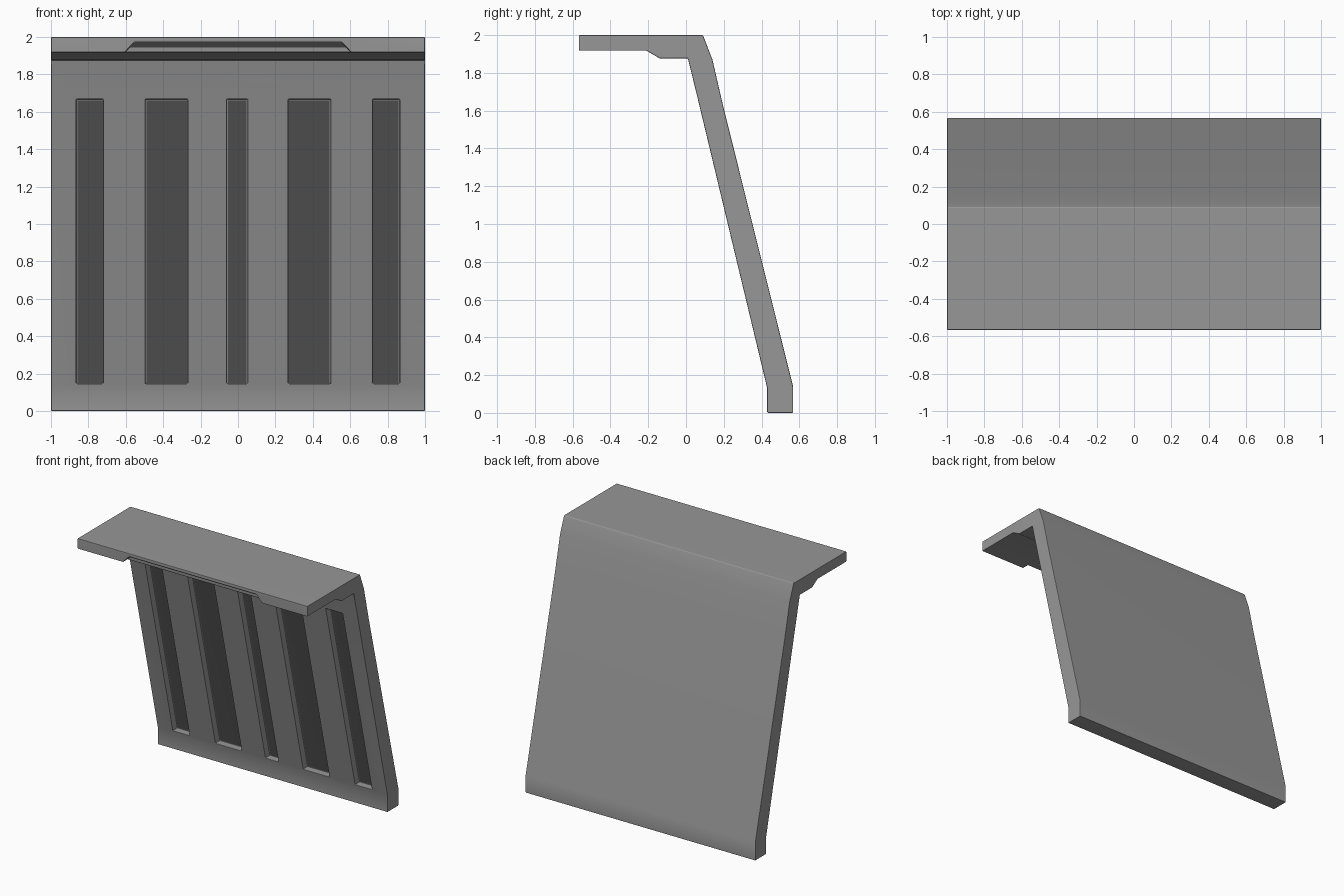
import bpy, bmesh

if "Cube" in bpy.data.objects:
    bpy.data.objects.remove(bpy.data.objects["Cube"])


def prism(name, profile, x0, x1):
    """Extrude a (y, z) outline along x."""
    bm = bmesh.new()
    face = bm.faces.new([bm.verts.new((x0, y, z)) for y, z in profile])
    ext = bmesh.ops.extrude_face_region(bm, geom=[face])
    verts = [v for v in ext["geom"] if isinstance(v, bmesh.types.BMVert)]
    bmesh.ops.translate(bm, verts=verts, vec=(x1 - x0, 0, 0))
    bmesh.ops.recalc_face_normals(bm, faces=bm.faces)
    me = bpy.data.meshes.new(name)
    bm.to_mesh(me)
    bm.free()
    ob = bpy.data.objects.new(name, me)
    bpy.context.collection.objects.link(ob)
    return ob


def bake(ob):
    """Replace the mesh by its modified version."""
    bpy.context.view_layer.update()
    deps = bpy.context.evaluated_depsgraph_get()
    ob_mesh = bpy.data.meshes.new_from_object(ob.evaluated_get(deps))
    ob.modifiers.clear()
    ob.data = ob_mesh


def material(name, grey):
    mat = bpy.data.materials.new(name)
    mat.diffuse_color = (grey, grey, grey, 1)
    mat.use_nodes = True
    mat.node_tree.nodes["Principled BSDF"].inputs["Base Color"].default_value = mat.diffuse_color
    return mat


# Leaning panel with overhanging top shelf
panel = prism("panel", [
    (-0.567, 2.0), (0.09, 2.0), (0.14, 1.87), (0.2, 1.61), (0.567, 0.14),
    (0.567, 0), (0.43, 0), (0.43, 0.13), (0.063, 1.66), (0.01, 1.877),
    (-0.14, 1.877), (-0.21, 1.918), (-0.567, 1.918)], -1, 1)

cutters = []

# Tall shallow pockets in the front
for x0, x1 in [(-0.865, -0.72), (-0.495, -0.268), (-0.06, 0.052),
               (0.268, 0.495), (0.72, 0.865)]:
    cutters.append(prism("slot_cutter", [
        (-0.1, 0.145), (0.481, 0.145), (0.116, 1.667), (-0.1, 1.667)], x0, x1))

# Finger notch under the front lip, narrowing towards the top
notch = prism("notch_cutter", [
    (-0.7, 1.88), (-0.51, 1.88), (-0.51, 1.945), (-0.587, 1.986),
    (-0.7, 1.986)], -1, 1)
for v in notch.data.vertices:
    half = 0.605 - (v.co.z - 1.918) * 0.95
    v.co.x = half if v.co.x > 0 else -half
cutters.append(notch)

for c in cutters:
    c.hide_render = True
    mod = panel.modifiers.new("cut", "BOOLEAN")
    mod.operation = "DIFFERENCE"
    mod.solver = "EXACT"
    mod.object = c
bake(panel)
for c in cutters:
    bpy.data.objects.remove(c)

# Grey body, dark pocket floors
panel.data.materials.clear()
panel.data.materials.append(material("body_grey", 0.31))
panel.data.materials.append(material("pocket_dark", 0.095))
for p in panel.data.polygons:
    lean_y = 0.43 - (p.center.z - 0.13) * 0.24
    floor = (p.normal.y < -0.9 and 0.5 < p.center.z < 1.3
             and p.center.y > lean_y + 0.03)
    p.material_index = 1 if floor else 0

# Softened edges
bevel = panel.modifiers.new("soft_edges", "BEVEL")
bevel.width = 0.008
bevel.segments = 2
bevel.limit_method = "ANGLE"
bevel.angle_limit = 0.6
bevel.material = 0
bake(panel)

bpy.context.view_layer.objects.active = panel
panel.select_set(True)
bpy.ops.object.shade_smooth_by_angle(angle=0.6)
panel.modifiers.new("even_shading", "WEIGHTED_NORMAL").keep_sharp = True
